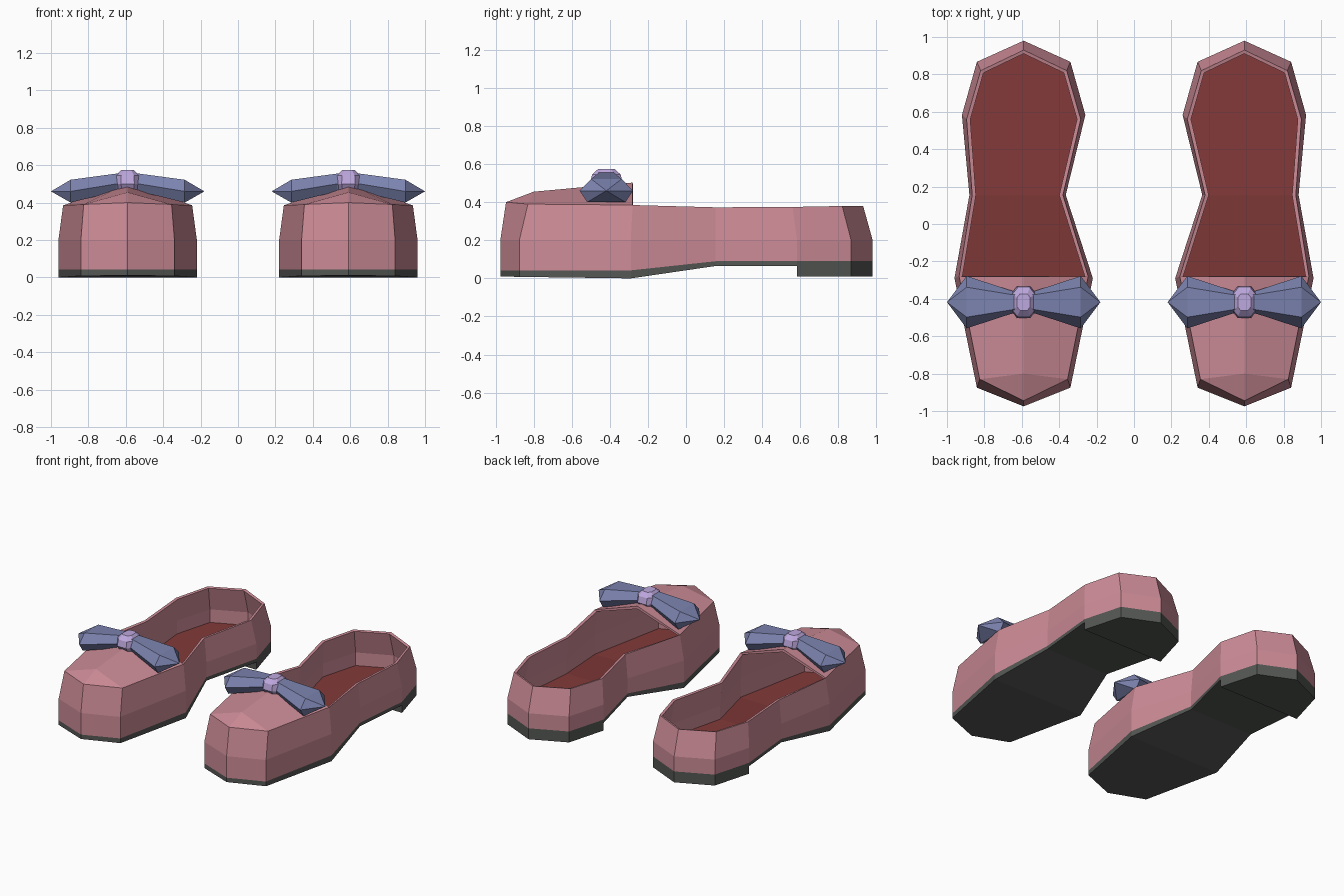
import bpy, bmesh

if "Cube" in bpy.data.objects:
    bpy.data.objects.remove(bpy.data.objects["Cube"])

CX = 0.59  # centre line of one shoe; the other is mirrored


def material(name, rgb):
    lin = [((c / 255 + 0.055) / 1.055) ** 2.4 for c in rgb]
    m = bpy.data.materials.new(name)
    m.diffuse_color = (*lin, 1)
    m.use_nodes = True
    m.node_tree.nodes["Principled BSDF"].inputs["Base Color"].default_value = m.diffuse_color
    return m


PINK = material("dusty pink", (204, 139, 150))
RED = material("dark red", (130, 58, 56))
GREY = material("charcoal", (84, 87, 84))
BLUE = material("slate blue", (124, 131, 175))
LILAC = material("lilac", (190, 168, 222))


def make(name, verts, faces, mat, thickness=0):
    """Mesh for the right shoe plus its mirrored partner."""
    me = bpy.data.meshes.new(name)
    me.from_pydata([(x + CX, y, z) for x, y, z in verts], [], faces)
    me.materials.append(mat)
    if not thickness:
        bm = bmesh.new()
        bm.from_mesh(me)
        bmesh.ops.recalc_face_normals(bm, faces=bm.faces)
        bm.to_mesh(me)
        bm.free()
    ob = bpy.data.objects.new(name, me)
    bpy.context.collection.objects.link(ob)
    mir = ob.modifiers.new("pair", 'MIRROR')
    mir.use_mirror_merge = False
    if thickness:
        sol = ob.modifiers.new("wall", 'SOLIDIFY')
        sol.thickness = thickness
        sol.offset = -1
    return ob


# Outline stations from toe to heel: y, half width outside, half width inside
WIDE = [(-0.975, 0, 0), (-0.875, .25, .25), (-0.29, .37, .37), (.155, .29, .225),
        (.583, .33, .33), (.867, .25, .25), (.98, 0, 0)]
RIM = [(-0.945, 0, 0), (-0.83, .235, .235), (-0.28, .345, .345), (.155, .275, .21),
       (.56, .305, .305), (.82, .23, .23), (.93, 0, 0)]
RIM_Z = [.40, .39, .385, .373, .375, .38, .38]
MID_Z = [.20] * 7
UPPER_Z = [.042, .042, .042, .09, .09, .09, .09]     # top of sole
LOWER_Z = [.01, .008, 0, .065, .065, .065, .065]     # bottom of sole


def ring(stations, zs, inset=0):
    """Closed loop: toe tip, outer side, heel tip, inner side."""
    k = 1 - inset / .3
    out = [(a * k, y * (1 - inset), z) for (y, a, b), z in zip(stations, zs)]
    inn = [(-b * k, y * (1 - inset), z) for (y, a, b), z in zip(stations, zs)]
    return out + inn[-2:0:-1]


def bridge(n, base=0, closed=True):
    return [(base + i, base + (i + 1) % n, base + n + (i + 1) % n, base + n + i)
            for i in range(n if closed else n - 1)]


CAP = [(0, 1, 11), (1, 2, 10, 11), (2, 3, 9, 10), (3, 4, 8, 9), (4, 5, 7, 8), (5, 6, 7)]

# Upper: side walls with the ridged toe cover
verts = ring(WIDE, UPPER_Z) + ring(WIDE, MID_Z) + ring(RIM, RIM_Z)
verts += [(0, -0.80, .455), (0, -0.28, .503)]
t, r1, r2 = 24, 36, 37
faces = bridge(12) + bridge(12, 12)
faces += [(t, t + 1, r1), (t + 1, t + 2, r2, r1), (t + 11, t, r1), (t + 10, t + 11, r1, r2)]
make("shoe_upper", verts, faces, PINK, .02)

# Sole
verts = ring(WIDE, LOWER_Z) + ring(WIDE, UPPER_Z)
faces = bridge(12) + CAP + [tuple(i + 12 for i in f) for f in CAP]
make("sole", verts, faces, GREY)

# Heel block under the back of the sole
back = ring(WIDE, [.01] * 7)[4:9]
verts = back + [(x, y, .07) for x, y, z in back]
make("heel", verts, bridge(5) + [(0, 1, 2, 3, 4), (5, 6, 7, 8, 9)], GREY)

# Insole
make("insole", ring(WIDE, [z + .012 for z in UPPER_Z], .012), CAP, RED)

# Bow: one six-sided wing each side, narrowing to the tip
BY = -0.418


def section(x, w, top_w, low_w, low, mid, top):
    return [(x, BY + dy, z) for dy, z in ((w, mid), (top_w, top), (-top_w, top),
                                          (-w, mid), (-low_w, low), (low_w, low))]


for side, label in ((1, "outer"), (-1, "inner")):
    v = section(0, .06, .04, .04, .46, .50, .56)
    v += section(.06, .06, .04, .04, .46, .50, .555)
    v += section(.305, .14, .08, .10, .40, .46, .522)
    v.append((.41, BY, .46))
    f = bridge(6) + bridge(6, 6) + [(12 + i, 12 + (i + 1) % 6, 18) for i in range(6)]
    f.append(tuple(range(6)))
    make("bow_wing_" + label, [(x * side, y, z) for x, y, z in v], f, BLUE)

# Knot: chamfered block in three tiers
v = []
for w, d, z in ((.055, .06, .46), (.065, .085, .50), (.062, .075, .545), (.035, .045, .573)):
    c = .55
    v += [(x * w, BY + y * d, z) for x, y in ((1, -c), (1, c), (c, 1), (-c, 1),
                                              (-1, c), (-1, -c), (-c, -1), (c, -1))]
f = bridge(8) + bridge(8, 8) + bridge(8, 16) + [tuple(range(8)), tuple(range(24, 32))]
make("bow_knot", v, f, LILAC)
